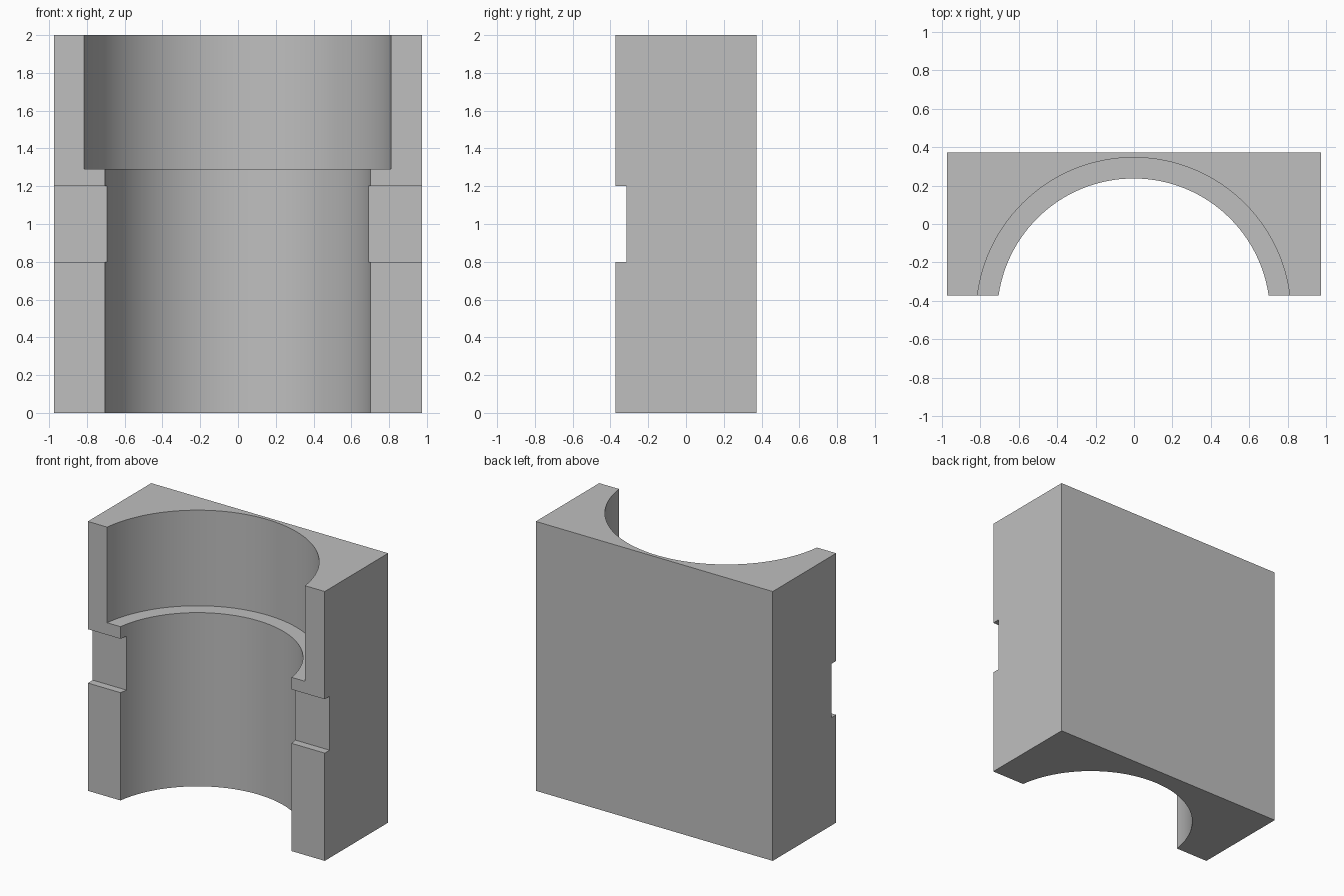
import bpy

# Remove the default cube only
default = bpy.data.objects.get("Cube")
if default:
    bpy.data.objects.remove(default, do_unlink=True)

grey = bpy.data.materials.new("plain_grey")
grey.use_nodes = True
colour = (0.52, 0.52, 0.52, 1)
grey.diffuse_color = colour
grey.node_tree.nodes["Principled BSDF"].inputs["Base Color"].default_value = colour

WIDTH, DEPTH, HEIGHT = 1.946, 0.744, 2.0
BORE_Y = -0.473          # bore axis lies just in front of the block
LEDGE_Z = 1.29


def box(name, size, centre):
    bpy.ops.mesh.primitive_cube_add(size=1, location=centre)
    ob = bpy.context.object
    ob.name = name
    ob.scale = size
    bpy.ops.object.transform_apply(location=True, rotation=False, scale=True)
    ob.data.materials.append(grey)
    return ob


def bore(name, radius, bottom, top):
    bpy.ops.mesh.primitive_cylinder_add(
        vertices=128, radius=radius, depth=top - bottom,
        location=(-0.002, BORE_Y, (bottom + top) / 2))
    ob = bpy.context.object
    ob.name = name
    ob.data.materials.append(grey)
    return ob


def cut(target, cutter):
    cutter.hide_render = True
    mod = target.modifiers.new(cutter.name, "BOOLEAN")
    mod.operation = "DIFFERENCE"
    mod.solver = "EXACT"
    mod.object = cutter
    bpy.context.view_layer.objects.active = target
    bpy.ops.object.modifier_apply(modifier=mod.name)
    bpy.data.objects.remove(cutter, do_unlink=True)


# Solid half block
block = box("half_bore_block", (WIDTH, DEPTH, HEIGHT), (0, 0, HEIGHT / 2))

# Narrow through bore, wider counterbore above the ledge
cut(block, bore("through_bore", 0.71, -0.2, HEIGHT + 0.2))
cut(block, bore("counterbore", 0.819, LEDGE_Z, HEIGHT + 0.2))

# Shallow horizontal groove across both front faces
cut(block, box("front_groove", (2.4, 0.4, 0.4), (0, -0.515, 1.0)))

# Smooth the bore, keep machined edges sharp
bpy.ops.object.select_all(action="DESELECT")
block.select_set(True)
bpy.context.view_layer.objects.active = block
bpy.ops.object.shade_smooth_by_angle(angle=0.5)
